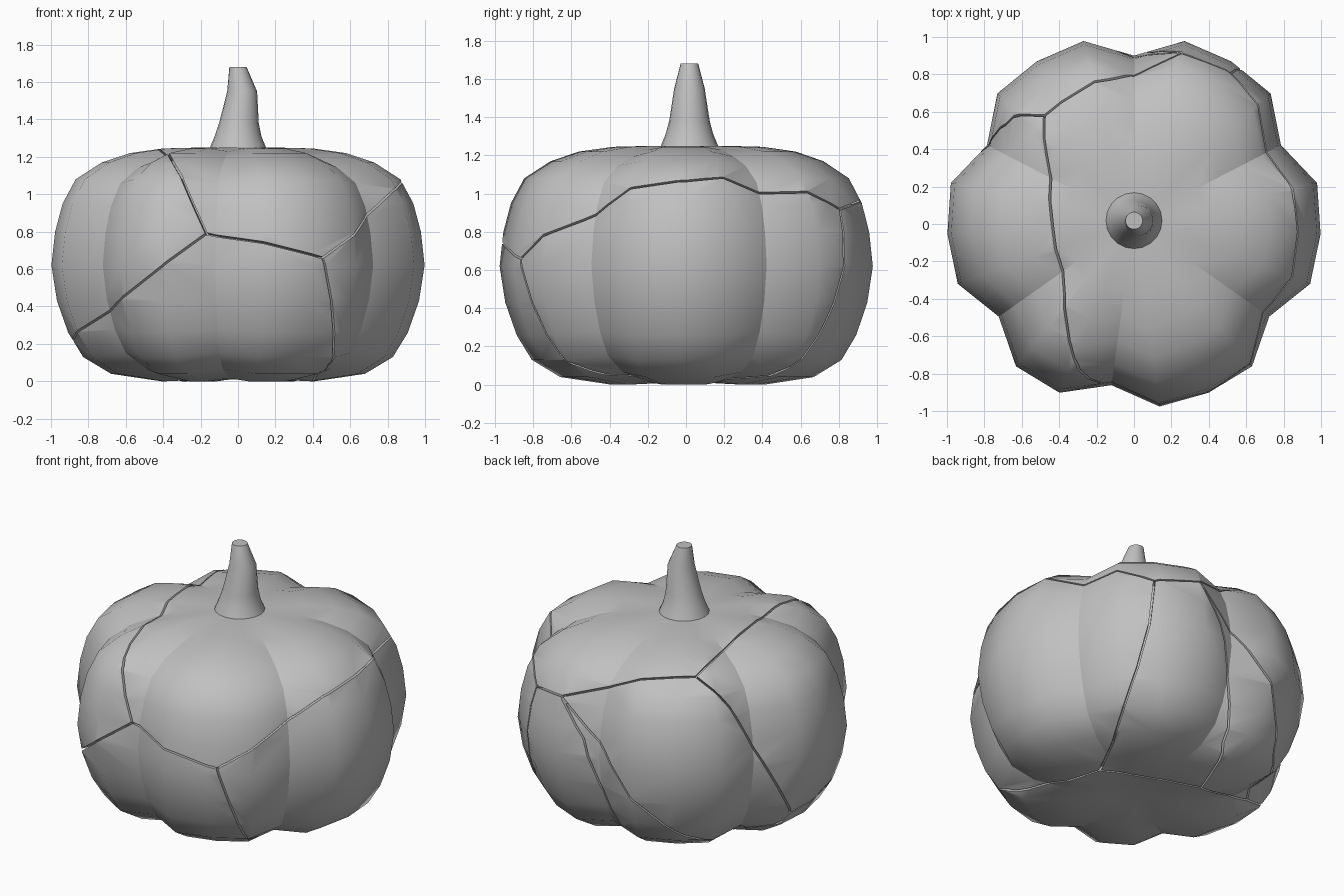
import bpy, bmesh, math
from mathutils import Vector
from mathutils.bvhtree import BVHTree

if "Cube" in bpy.data.objects:
    bpy.data.objects.remove(bpy.data.objects["Cube"])

grey = bpy.data.materials.new("mid grey")
grey.use_nodes = True
grey.diffuse_color = (0.53, 0.53, 0.53, 1)
bsdf = next(n for n in grey.node_tree.nodes if n.type == "BSDF_PRINCIPLED")
bsdf.inputs["Base Color"].default_value = grey.diffuse_color


def finish(bm, name):
    bmesh.ops.recalc_face_normals(bm, faces=bm.faces)
    mesh = bpy.data.meshes.new(name)
    bm.to_mesh(mesh)
    bm.free()
    mesh.materials.append(grey)
    obj = bpy.data.objects.new(name, mesh)
    bpy.context.collection.objects.link(obj)
    return obj


def bridge(bm, lower, upper):
    n = len(lower)
    for i in range(n):
        j = (i + 1) % n
        bm.faces.new((lower[i], lower[j], upper[j], upper[i])).smooth = True


CENTRE = Vector((0, 0.015, 0.62))
SEGMENTS = 23
CREASES = {0, 4, 8, 12, 15, 19}

# Ribbed body: (radius, height) rings, pulled inward along the creases
profile = [(0.2, 0.01), (0.41, 0), (0.68, 0.04), (0.83, 0.13), (0.91, 0.26),
           (0.97, 0.43), (1.0, 0.62), (0.98, 0.8), (0.94, 0.95), (0.87, 1.08),
           (0.73, 1.17), (0.58, 1.22), (0.4, 1.245), (0.2, 1.25)]
bm = bmesh.new()
rings = []
for r, z in profile:
    ring = []
    for i in range(SEGMENTS):
        a = math.pi / 2 - i * math.tau / SEGMENTS
        rr, zz = r, z
        if i in CREASES:
            depth = min(1, (r - 0.2) / 0.35)
            rr *= 1 - 0.115 * depth
            zz = CENTRE.z + (z - CENTRE.z) * (1 - 0.045 * depth)
        ring.append(bm.verts.new((rr * math.cos(a), CENTRE.y + rr * math.sin(a), zz)))
    rings.append(ring)
for lower, upper in zip(rings, rings[1:]):
    bridge(bm, lower, upper)
for ring, z in ((rings[0], 0.03), (rings[-1], 1.25)):
    pole = bm.verts.new((0, CENTRE.y, z))
    for i in range(SEGMENTS):
        bm.faces.new((ring[i], ring[(i + 1) % SEGMENTS], pole)).smooth = True
for i in CREASES:
    for lower, upper in zip(rings[1:], rings[2:-1]):
        bm.edges.get((lower[i], upper[i])).smooth = False
bm.normal_update()
tree = BVHTree.FromBMesh(bm)
body = finish(bm, "pumpkin_body")

# Stem: tapering and slightly bent
bm = bmesh.new()
rings = []
for r, x, z in [(0.152, 0, 1.245), (0.125, 0, 1.31), (0.106, 0.005, 1.38),
                (0.08, 0.022, 1.55), (0.046, 0, 1.68)]:
    rings.append([bm.verts.new((x + r * math.cos(i * math.tau / 20),
                                0.018 + r * math.sin(i * math.tau / 20), z))
                  for i in range(20)])
for lower, upper in zip(rings, rings[1:]):
    bridge(bm, lower, upper)
bm.faces.new(rings[-1])
bm.faces.new(rings[0])
finish(bm, "stem")


# Cracks: thin blades following the skin, used to cut narrow gaps in the body
def on_skin(p, lift=0.0):
    ray = (p - CENTRE).normalized()
    return tree.ray_cast(CENTRE, ray)[0] + ray * lift


def blade(bm, points, width=0.011, steps=8):
    points = [on_skin(Vector(p)) for p in points]
    path = []
    for a, b in zip(points, points[1:]):
        path += [on_skin(a.lerp(b, k / steps)) for k in range(steps)]
    path.append(points[-1])
    sections = []
    for k, p in enumerate(path):
        along = path[min(k + 1, len(path) - 1)] - path[max(k - 1, 0)]
        side = along.cross(p - CENTRE).normalized() * width / 2
        sections.append([bm.verts.new(on_skin(p + s * side, lift)) for s, lift in
                         ((-1, 0.02), (1, 0.02), (1, -0.05), (-1, -0.05))])
    for a, b in zip(sections, sections[1:]):
        bridge(bm, a, b)
    bm.faces.new(sections[0])
    bm.faces.new(sections[-1])


front_left = (-0.175, -0.88, 0.795)
front_right = (0.455, -0.87, 0.66)
top_back = (-0.47, 0.57, 1.15)
back_right = (0.52, 0.81, 0.92)
back_mid = (0.26, 0.91, 0.96)
low_right = (0.34, 0.09, 0)
low_back = (-0.25, 0.32, 0)
low_back_left = (-0.71, 0.27, 0.06)
low_left = (-0.91, 0.16, 0.18)

cracks = [
    # over the top, across the front and round the left
    [front_left, (-0.3, -0.75, 1.09), (-0.38, -0.4, 1.23), (-0.45, 0.1, 1.24), top_back],
    [front_left, front_right],
    [front_left, (-0.4, -0.88, 0.615), (-0.62, -0.75, 0.45), (-0.75, -0.5, 0.35),
     (-0.9, -0.25, 0.24), low_left],
    # right side
    [front_right, (0.7, -0.56, 0.87), (0.83, -0.3, 1.02), (0.86, 0, 1.06),
     (0.84, 0.19, 1.08), (0.72, 0.4, 1.01), (0.65, 0.62, 1.0), back_right],
    [front_right, (0.51, -0.82, 0.42), (0.52, -0.68, 0.16), (0.5, -0.52, 0.04), low_right],
    [back_right, (0.54, 0.78, 0.6), (0.56, 0.7, 0.35), (0.55, 0.55, 0.12),
     (0.46, 0.35, 0.03), low_right],
    # back
    [back_right, back_mid, (0, 0.82, 1.06), (-0.2, 0.75, 1.13), top_back],
    [top_back, (-0.68, 0.53, 1.0), (-0.8, 0.42, 0.7), low_left],
    [back_mid, (0.1, 0.93, 0.73), (-0.02, 0.83, 0.35), (-0.1, 0.68, 0.1), low_back],
    [back_mid, (-0.05, 0.93, 0.68), (-0.33, 0.92, 0.37), (-0.5, 0.72, 0.16), low_back_left],
    # underside
    [low_right, low_back, low_back_left, low_left],
]
bm = bmesh.new()
for points in cracks:
    blade(bm, points)
cutter = finish(bm, "crack_cutter")
cutter.hide_render = True

cut = body.modifiers.new("cracks", "BOOLEAN")
cut.operation = "DIFFERENCE"
cut.solver = "EXACT"
cut.use_self = True
cut.object = cutter
bpy.ops.object.select_all(action="DESELECT")
body.select_set(True)
bpy.context.view_layer.objects.active = body
bpy.ops.object.modifier_apply(modifier=cut.name)
bpy.data.objects.remove(cutter)
bpy.ops.object.shade_smooth_by_angle(angle=math.radians(50))
